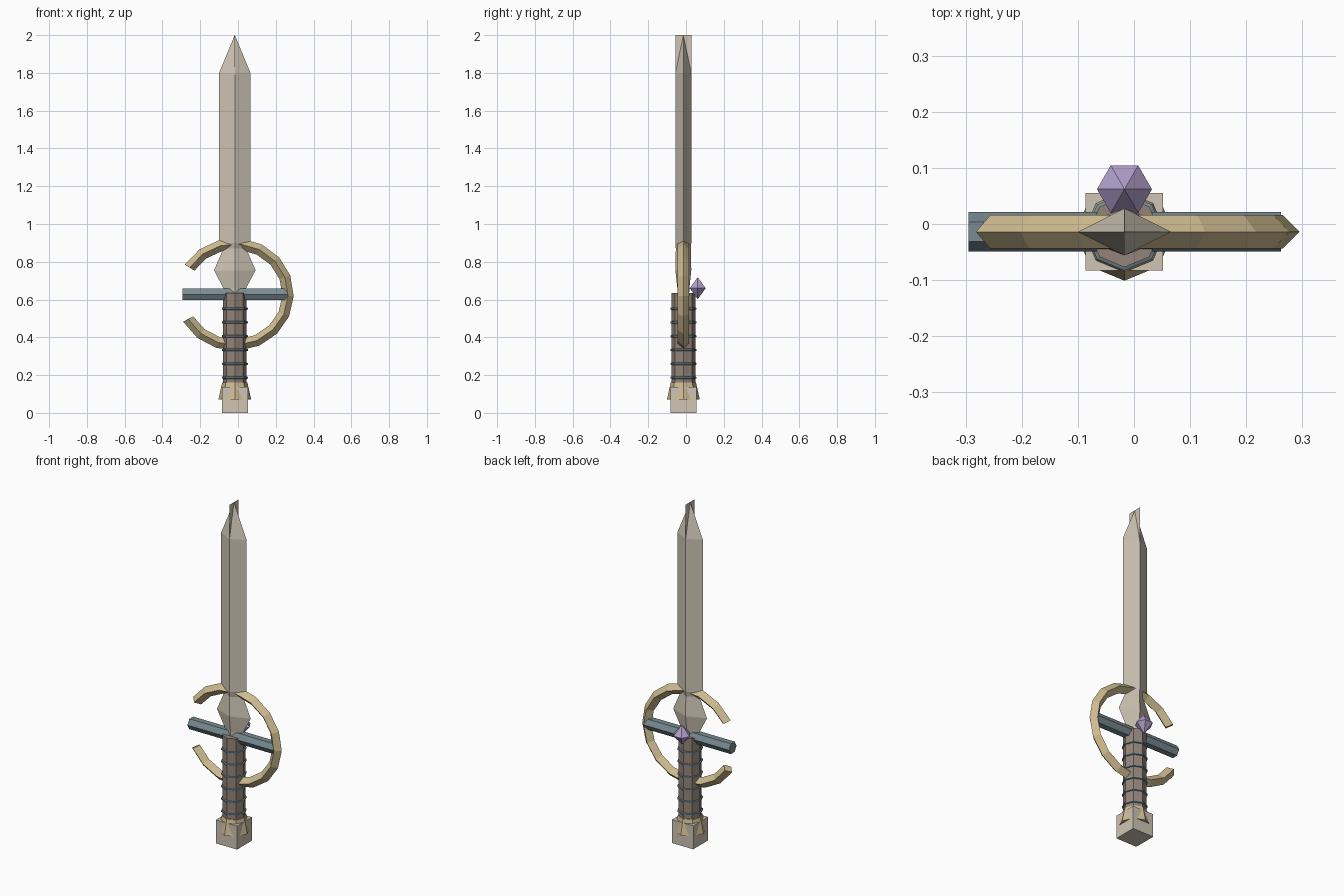
import bpy, bmesh
from math import cos, sin, pi, radians

if "Cube" in bpy.data.objects:
    bpy.data.objects.remove(bpy.data.objects["Cube"])

CX, CY = -0.017, -0.014   # axis of the sword


def material(name, rgb):
    m = bpy.data.materials.new(name)
    m.diffuse_color = (*rgb, 1)
    m.use_nodes = True
    m.node_tree.nodes["Principled BSDF"].inputs["Base Color"].default_value = m.diffuse_color
    return m


STEEL = material("pale_steel", (0.62, 0.56, 0.46))
GOLD = material("gold", (0.62, 0.50, 0.28))
TEAL = material("dark_teal", (0.19, 0.26, 0.29))
LEATHER = material("leather", (0.29, 0.23, 0.19))
PURPLE = material("purple", (0.46, 0.36, 0.62))


def loft(name, sections, mat, caps=True):
    """Skin a list of equal-length point rings with flat faces."""
    bm = bmesh.new()
    rings = [[bm.verts.new(p) for p in s] for s in sections]
    for a, b in zip(rings, rings[1:]):
        n = len(a)
        for i in range(n):
            bm.faces.new((a[i], a[(i + 1) % n], b[(i + 1) % n], b[i]))
    if caps:
        bm.faces.new(rings[0])
        bm.faces.new(rings[-1])
    bmesh.ops.remove_doubles(bm, verts=bm.verts, dist=1e-5)
    bmesh.ops.recalc_face_normals(bm, faces=bm.faces)
    me = bpy.data.meshes.new(name)
    bm.to_mesh(me)
    bm.free()
    me.materials.append(mat)
    ob = bpy.data.objects.new(name, me)
    bpy.context.collection.objects.link(ob)
    return ob


def ngon(n, z, rx, ry=None, cy=CY):
    """Horizontal polygon with a corner on +x."""
    ry = rx if ry is None else ry
    return [(CX + rx * cos(2 * pi * i / n), cy + ry * sin(2 * pi * i / n), z)
            for i in range(n)]


# Blade: diamond section with a flared foot above the guard
profile = [(0.61, 0.055, 0.030), (0.66, 0.060, 0.032), (0.755, 0.110, 0.042),
           (0.87, 0.060, 0.040), (0.90, 0.083, 0.042), (1.80, 0.083, 0.042),
           (2.00, 0.0004, 0.0004)]
loft("blade", [ngon(4, z, rx, ry) for z, rx, ry in profile], STEEL)

# Thin upright fin crossing the tip
loft("tip_fin", [[(CX + sx * 0.0006, CY + sy * 0.042, z)
                  for sx, sy in ((-1, -1), (1, -1), (1, 1), (-1, 1))]
                 for z in (1.79, 2.0)], STEEL)

# Grip with wire bands
loft("grip", [ngon(8, 0.15, 0.063), ngon(8, 0.635, 0.063)], LEATHER)
for i in range(6):
    z = 0.187 + i * 0.073
    loft(f"grip_band_{i + 1}", [ngon(8, z + dz, r) for dz, r in
         ((-0.007, 0.062), (-0.004, 0.069), (0.004, 0.069), (0.007, 0.062))], TEAL)

# Pommel: flared collar over a square block
loft("pommel_collar", [ngon(8, 0.07, 0.087), ngon(8, 0.16, 0.067)], GOLD)
loft("pommel_block", [[(CX + sx * 0.069, CY + sy * 0.069, z)
                       for sx, sy in ((-1, -1), (1, -1), (1, 1), (-1, 1))]
                      for z in (0.0, 0.138)], STEEL)

# Crossguard: hexagonal bar along x
loft("crossguard", [[(x, CY + 0.035 * cos(i * pi / 3), 0.627 + 0.035 * sin(i * pi / 3))
                     for i in range(6)] for x in (-0.295, 0.262)], TEAL)

# Open ring guard: diamond section swept round an arc with its gap on the left
SEG, START, END = 14, 148, -151
ring = []
for k in range(SEG + 1):
    a = radians(START + (END - START) * k / SEG)
    ring.append([(CX + (0.282 + dr) * cos(a), CY + dy, 0.627 + (0.268 + dr) * sin(a))
                 for dr, dy in ((0.03, 0), (0, 0.03), (-0.03, 0), (0, -0.03))])
loft("ring_guard", ring, GOLD)

# Six-sided gem behind the guard
loft("gem", [ngon(6, z, r, cy=0.062) for z, r in
             ((0.602, 0.0), (0.66, 0.049), (0.718, 0.0))], PURPLE, caps=False)
